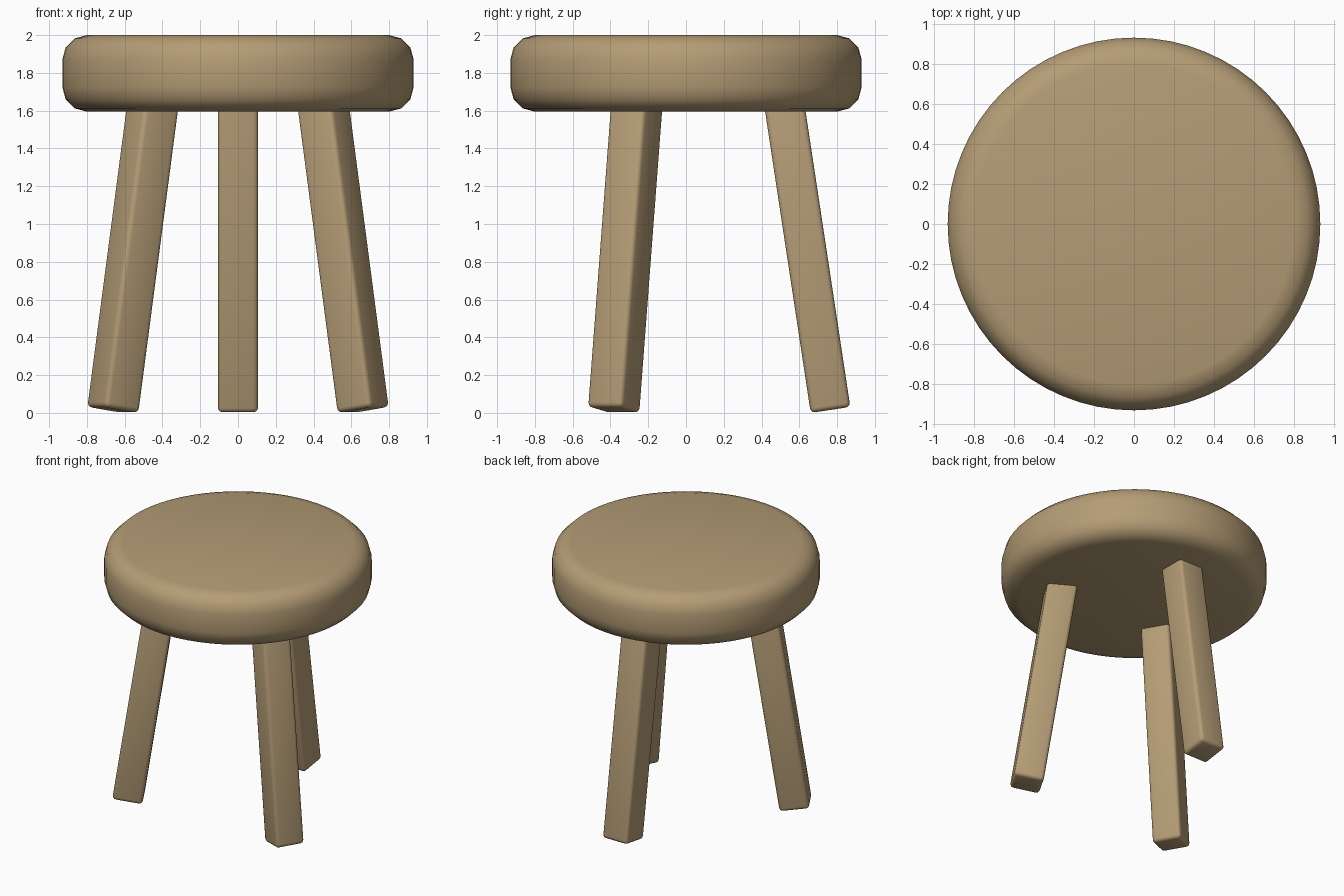
import bpy, bmesh
from math import radians, cos, sin, pi
from mathutils import Matrix, Vector

cube = bpy.data.objects.get("Cube")
if cube:
    bpy.data.objects.remove(cube, do_unlink=True)

# Single wood colour
wood = bpy.data.materials.new("light_wood")
wood.use_nodes = True
wood.diffuse_color = (0.46, 0.335, 0.18, 1)
wood.node_tree.nodes["Principled BSDF"].inputs["Base Color"].default_value = wood.diffuse_color


def finish(name, bm):
    mesh = bpy.data.meshes.new(name)
    bmesh.ops.recalc_face_normals(bm, faces=bm.faces)
    bm.to_mesh(mesh)
    bm.free()
    mesh.materials.append(wood)
    obj = bpy.data.objects.new(name, mesh)
    bpy.context.collection.objects.link(obj)
    bpy.ops.object.select_all(action="DESELECT")
    obj.select_set(True)
    bpy.context.view_layer.objects.active = obj
    bpy.ops.object.shade_smooth_by_angle(angle=radians(40))
    return obj


# Round seat with rounded rims
SEAT_RADIUS, SEAT_BOTTOM, SEAT_TOP = 0.93, 1.595, 2.0
bm = bmesh.new()
bmesh.ops.create_cone(bm, cap_ends=True, segments=64, radius1=SEAT_RADIUS,
                      radius2=SEAT_RADIUS, depth=SEAT_TOP - SEAT_BOTTOM,
                      matrix=Matrix.Translation((0, 0, (SEAT_TOP + SEAT_BOTTOM) / 2)))
rims = [e for e in bm.edges if any(len(f.verts) > 4 for f in e.link_faces)]
bmesh.ops.bevel(bm, geom=rims, offset=0.13, offset_type="OFFSET",
                segments=3, profile=0.5, affect="EDGES")
finish("seat", bm)

# Three splayed square legs with softened edges
WIDTH, LENGTH, SPLAY, FOOT_RADIUS = 0.212, 1.72, radians(8.6), 0.765


def leg(name, angle):
    bm = bmesh.new()
    bmesh.ops.create_cube(bm, size=1, matrix=Matrix.Translation((0, 0, LENGTH / 2))
                          @ Matrix.Diagonal((WIDTH, WIDTH, LENGTH, 1)))
    bmesh.ops.bevel(bm, geom=bm.edges[:], offset=0.025, offset_type="OFFSET",
                    segments=3, profile=0.5, affect="EDGES")
    place = (Matrix.Rotation(angle, 4, "Z")
             @ Matrix.Translation((FOOT_RADIUS, 0, WIDTH / 2 * sin(SPLAY)))
             @ Matrix.Rotation(-SPLAY, 4, "Y"))
    bm.transform(place)
    finish(name, bm)


for name, degrees in (("back_leg", 90), ("front_right_leg", 210), ("front_left_leg", 330)):
    leg(name, radians(degrees))
